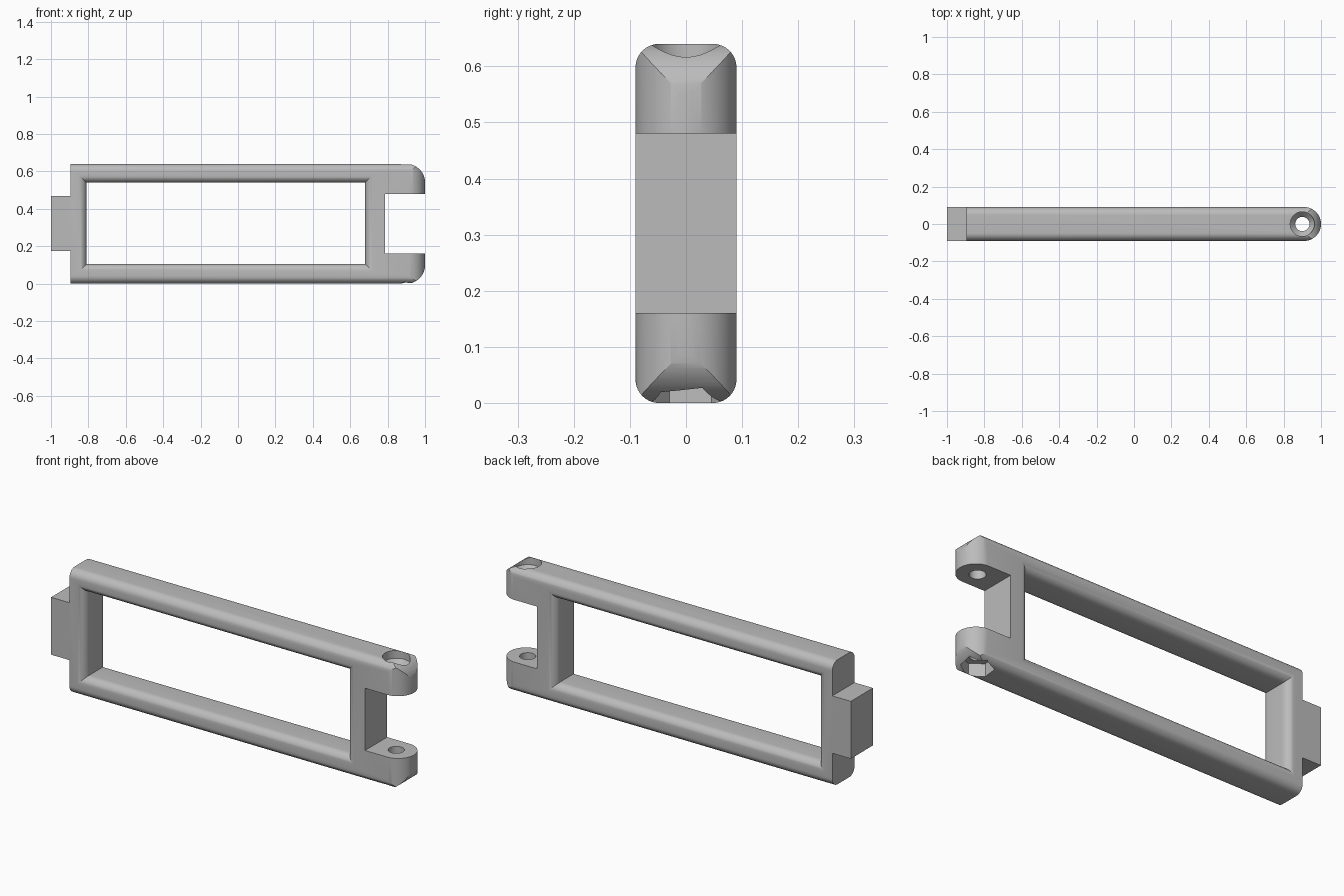
import bpy
import bmesh
from math import cos, sin, pi, radians, sqrt

if "Cube" in bpy.data.objects:
    bpy.data.objects.remove(bpy.data.objects["Cube"])

HALF, HEIGHT, ROUND = 0.09, 0.64, 0.042
PIN_X = 0.90

grey = bpy.data.materials.new("plain grey")
grey.use_nodes = True
grey.diffuse_color = (0.5, 0.5, 0.5, 1)
grey.node_tree.nodes["Principled BSDF"].inputs["Base Color"].default_value = (0.5, 0.5, 0.5, 1)


def loft(name, rings):
    """Closed solid through a list of equal-length rings of points."""
    bm = bmesh.new()
    loops = [[bm.verts.new(p) for p in ring] for ring in rings]
    n = len(loops[0])
    for a, b in zip(loops, loops[1:]):
        for i in range(n):
            bm.faces.new((a[i], a[(i + 1) % n], b[(i + 1) % n], b[i]))
    bm.faces.new(loops[0])
    bm.faces.new(loops[-1])
    bmesh.ops.recalc_face_normals(bm, faces=bm.faces)
    mesh = bpy.data.meshes.new(name)
    bm.to_mesh(mesh)
    bm.free()
    mesh.materials.append(grey)
    obj = bpy.data.objects.new(name, mesh)
    bpy.context.collection.objects.link(obj)
    return obj


def box(name, x0, x1, y0, y1, z0, z1):
    return loft(name, [[(x0, y0, z), (x1, y0, z), (x1, y1, z), (x0, y1, z)] for z in (z0, z1)])


def arc(cx, cy, r, start, end, steps):
    angles = [radians(start + (end - start) * i / steps) for i in range(steps + 1)]
    return [(cx + r * cos(a), cy + r * sin(a)) for a in angles]


def disc(r, z, sides=48, turn=0):
    return [(PIN_X + r * cos(turn + 2 * pi * i / sides),
             r * sin(turn + 2 * pi * i / sides), z) for i in range(sides)]


def carve(target, cutter, operation="DIFFERENCE"):
    cutter.hide_render = True
    mod = target.modifiers.new("carve", "BOOLEAN")
    mod.operation, mod.solver, mod.object = operation, "EXACT", cutter
    bpy.context.view_layer.objects.active = target
    bpy.ops.object.modifier_apply(modifier=mod.name)
    bpy.data.objects.remove(cutter)


# Long bar with rounded long edges
w, r = HALF - ROUND, ROUND
section = (arc(w, HEIGHT - r, r, 0, 90, 10) + arc(-w, HEIGHT - r, r, 90, 180, 10)
           + arc(-w, r, r, 180, 270, 10) + arc(w, r, r, 270, 360, 10))
frame = loft("frame", [[(x, y, z) for y, z in section] for x in (-0.895, 1.05)])

# Round nose in plan, then rounded upper and lower corners in elevation
e = 0.0005
plan = [(-1.1, HALF + e), (-1.1, -HALF - e)] + arc(1 - HALF - e, 0, HALF + e, -90, 90, 40)
carve(frame, loft("nose_plan", [[(x, y, z) for x, y in plan] for z in (-0.1, 0.8)]), "INTERSECT")
side = ([(-1.1, HEIGHT + e), (-1.1, -e)] + arc(0.9, 0.1, 0.1 + e, -90, 0, 16)
        + arc(0.9, HEIGHT - 0.1, 0.1 + e, 0, 90, 16))
carve(frame, loft("nose_side", [[(x, y, z) for x, z in side] for y in (-0.2, 0.2)]), "INTERSECT")

# Window that flares outward with a rounded lip on both faces
half_lip = [(w + r * sin(radians(t)), r - r * cos(radians(t))) for t in range(0, 91, 9)]
half_lip.append((HALF + 0.02, r))
lip = [(-y, o) for y, o in reversed(half_lip)] + half_lip
carve(frame, loft("window", [[(-0.81 - o, y, 0.105 - o), (0.68 + o, y, 0.105 - o),
                              (0.68 + o, y, 0.54 + o), (-0.81 - o, y, 0.54 + o)]
                             for y, o in lip]))

# Gap between the two fork lugs
carve(frame, box("fork_gap", 0.785, 1.2, -0.2, 0.2, 0.16, 0.48))

# Pin hole, screw head recess above and six-sided nut pocket below
carve(frame, loft("pin_hole", [disc(0.038, z) for z in (-0.1, 0.8)]))
carve(frame, loft("head_recess", [disc(0.038, 0.57), disc(0.065, 0.6), disc(0.065, 0.75)]))
carve(frame, loft("nut_pocket", [disc(0.075, z, 6, radians(23)) for z in (-0.1, 0.065)]))

# Tab at the opposite end
tab = box("end_tab", -1, -0.895, -HALF, HALF, 0.175, 0.47)

# Smooth rounds with crisp edges
bpy.ops.object.select_all(action="DESELECT")
frame.select_set(True)
bpy.context.view_layer.objects.active = frame
bpy.ops.object.shade_smooth_by_angle(angle=radians(25))
